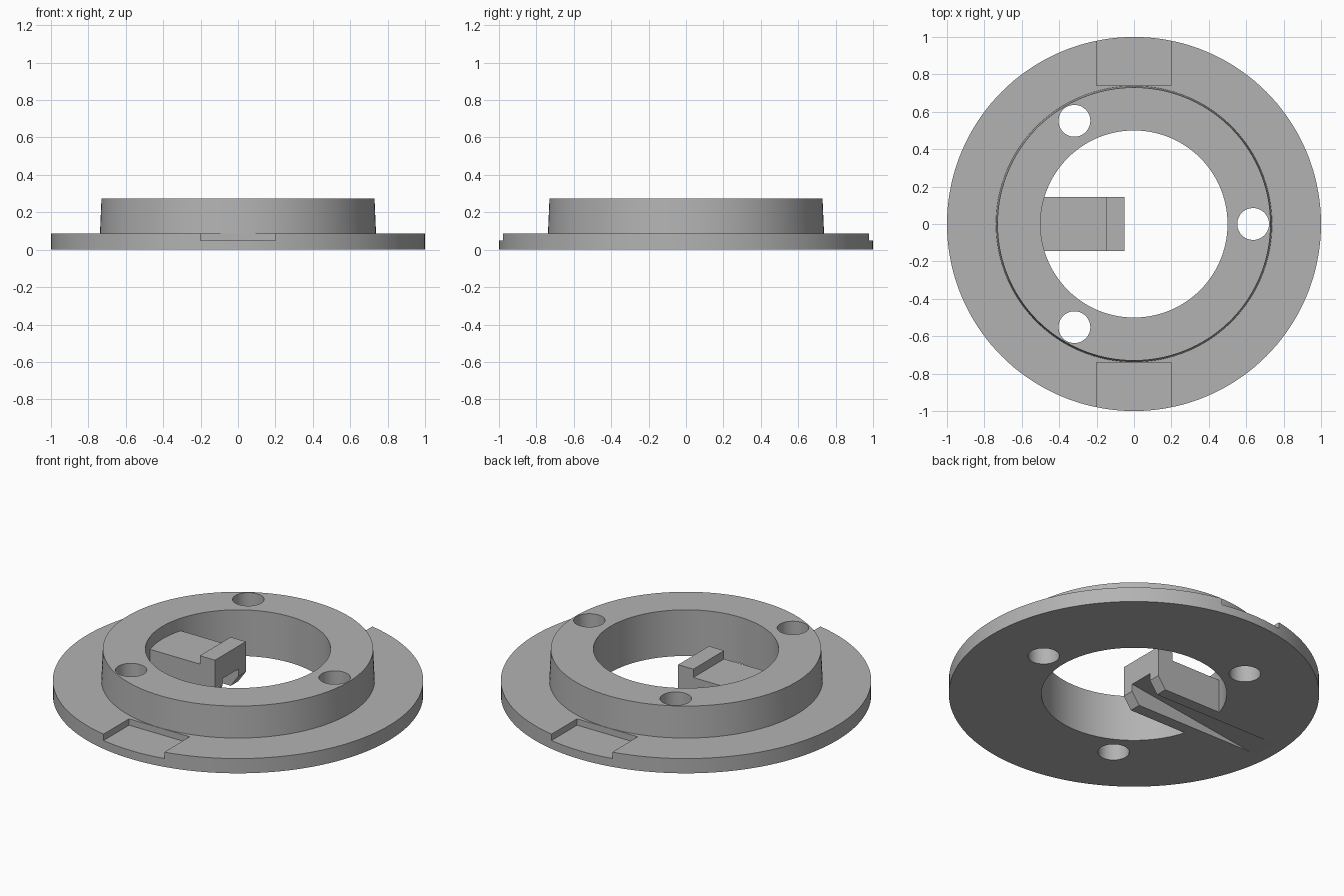
import bpy, bmesh, math
from mathutils import Vector

cube = bpy.data.objects.get("Cube")
if cube:
    bpy.data.objects.remove(cube, do_unlink=True)

grey = bpy.data.materials.new("plain_grey")
grey.use_nodes = True
COLOUR = (0.45, 0.45, 0.45, 1)
grey.diffuse_color = COLOUR
grey.node_tree.nodes["Principled BSDF"].inputs["Base Color"].default_value = COLOUR


def add_object(name, bm):
    bmesh.ops.recalc_face_normals(bm, faces=bm.faces)
    mesh = bpy.data.meshes.new(name)
    bm.to_mesh(mesh)
    bm.free()
    mesh.materials.append(grey)
    obj = bpy.data.objects.new(name, mesh)
    bpy.context.collection.objects.link(obj)
    return obj


def lathe(name, profile, steps=144):
    """Turn a closed (radius, z) profile around the z axis."""
    bm = bmesh.new()
    rings = [[bm.verts.new((r * math.cos(a), r * math.sin(a), z)) for r, z in profile]
             for a in (math.tau * i / steps for i in range(steps))]
    n = len(profile)
    for i in range(steps):
        here, after = rings[i], rings[(i + 1) % steps]
        for j in range(n):
            k = (j + 1) % n
            bm.faces.new((here[j], after[j], after[k], here[k]))
    return add_object(name, bm)


def side_prism(name, outline, half_width):
    """Extrude an (x, z) outline along y, centred on y = 0."""
    bm = bmesh.new()
    face = bm.faces.new([bm.verts.new((x, -half_width, z)) for x, z in outline])
    new = bmesh.ops.extrude_face_region(bm, geom=[face])["geom"]
    bmesh.ops.translate(bm, vec=Vector((0, 2 * half_width, 0)),
                        verts=[v for v in new if isinstance(v, bmesh.types.BMVert)])
    return add_object(name, bm)


def box(name, low, high):
    bm = bmesh.new()
    bmesh.ops.create_cube(bm, size=1)
    low, high = Vector(low), Vector(high)
    bmesh.ops.scale(bm, vec=high - low, verts=bm.verts)
    bmesh.ops.translate(bm, vec=(low + high) / 2, verts=bm.verts)
    return add_object(name, bm)


def combine(target, helper, operation):
    mod = target.modifiers.new(helper.name, "BOOLEAN")
    mod.operation, mod.solver, mod.object = operation, "EXACT", helper
    bpy.context.view_layer.objects.active = target
    bpy.ops.object.modifier_apply(modifier=mod.name)
    bpy.data.objects.remove(helper, do_unlink=True)


# Flange with its raised, slightly tapered collar and central bore
body = lathe("flanged_ring", [(0.5, 0), (1, 0), (1, 0.088), (0.738, 0.088),
                              (0.73, 0.275), (0.5, 0.275)])

# Inward arm with a raised tip and a bevelled lower end
arm = side_prism("stop_arm", [(-0.6, 0), (-0.1, 0), (-0.05, 0.07), (-0.05, 0.25),
                              (-0.15, 0.25), (-0.15, 0.2), (-0.6, 0.2)], 0.145)
combine(body, arm, "UNION")

# Sloping groove along the underside
groove = side_prism("groove_cutter", [(-0.885, 0), (-0.885, -0.1), (0, -0.1), (0, 0.12)], 0.075)
combine(body, groove, "DIFFERENCE")

# Shallow notches at the front and back of the flange
for side in (-1, 1):
    near, far = sorted((side * 0.74, side * 1.1))
    notch = box("notch_cutter", (-0.2, near, 0.05), (0.2, far, 0.15))
    combine(body, notch, "DIFFERENCE")

# Three screw holes
for i in range(3):
    angle = math.tau * i / 3
    bm = bmesh.new()
    bmesh.ops.create_cone(bm, cap_ends=True, segments=48, radius1=0.085, radius2=0.085, depth=1)
    bmesh.ops.translate(bm, vec=(0.637 * math.cos(angle), 0.637 * math.sin(angle), 0.1),
                        verts=bm.verts)
    combine(body, add_object("hole_cutter", bm), "DIFFERENCE")

# Smooth round walls, sharp rims
bpy.ops.object.select_all(action="DESELECT")
body.select_set(True)
bpy.context.view_layer.objects.active = body
bpy.ops.object.shade_smooth_by_angle(angle=math.radians(30))
